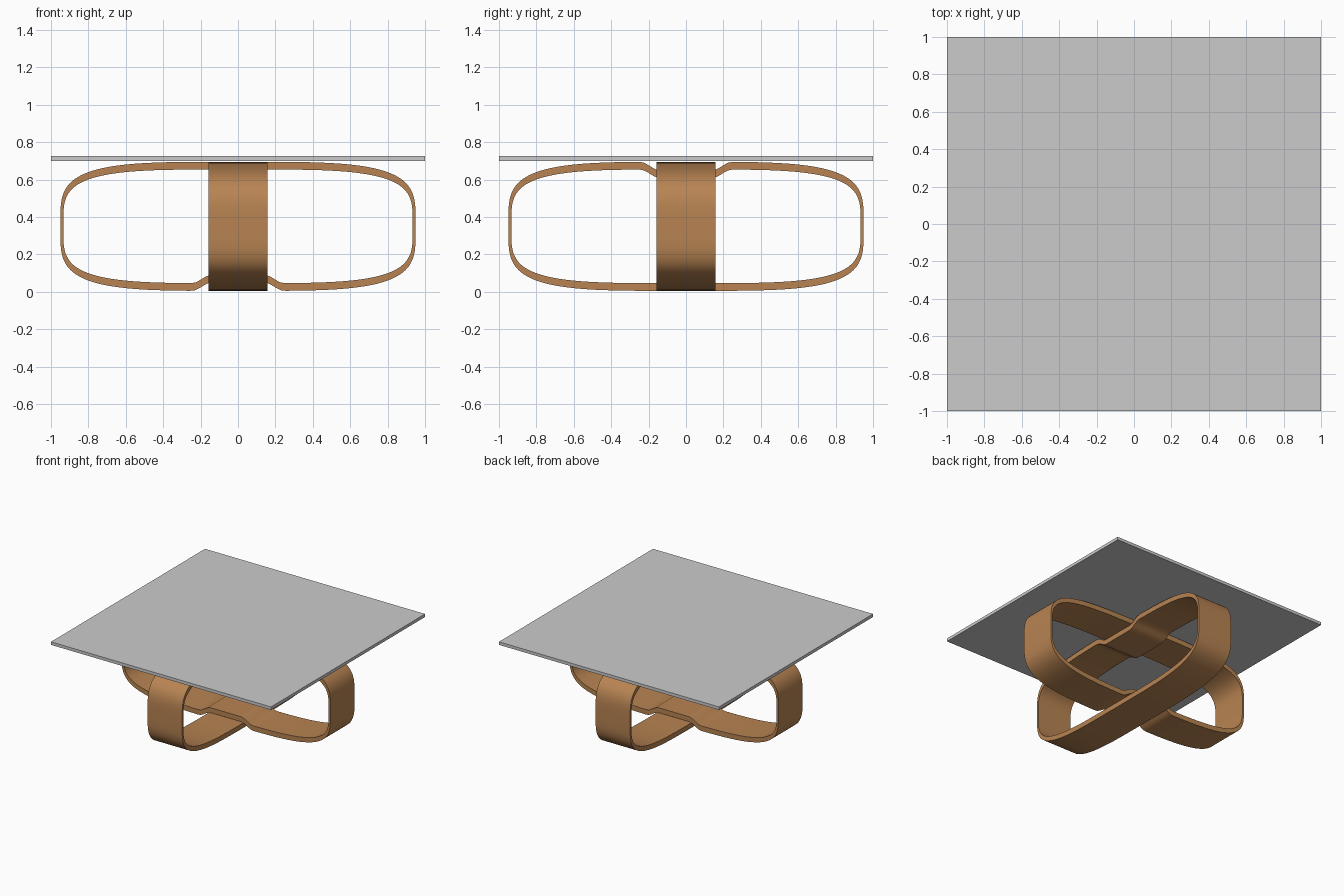
import bpy, bmesh, math

if "Cube" in bpy.data.objects:
    bpy.data.objects.remove(bpy.data.objects["Cube"])


def material(name, rgb):
    m = bpy.data.materials.new(name)
    m.diffuse_color = (*rgb, 1)
    m.use_nodes = True
    m.node_tree.nodes["Principled BSDF"].inputs["Base Color"].default_value = m.diffuse_color
    return m


wood = material("warm wood", (0.48, 0.23, 0.085))
glass = material("grey glass", (0.6, 0.6, 0.6))

SEGS = 240
WIDTH = 0.157       # half width of a band
MID = 0.35          # centre height of the loops


def ring_point(a, half_len, half_h, dip):
    """Point on a squarish oval, notched at the middle of its top or bottom."""
    c, s = math.cos(a), math.sin(a)
    r = (c ** 4 + s ** 4) ** -0.25
    u, z = half_len * r * c, half_h * r * s
    if z * dip < 0 and abs(z) > 0.2:
        t = min(max((0.245 - abs(u)) / 0.105, 0), 1)
        z += dip * 0.046 * t * t * (3 - 2 * t)
    return u, z + MID


def band(name, along_x, dip):
    bm = bmesh.new()
    rows = []
    for i in range(SEGS):
        a = 2 * math.pi * i / SEGS
        row = []
        for hl, hh, side in ((0.95, 0.345, -1), (0.95, 0.345, 1),
                             (0.934, 0.304, 1), (0.934, 0.304, -1)):
            u, z = ring_point(a, hl, hh, dip)
            v = side * WIDTH
            row.append(bm.verts.new((u, v, z) if along_x else (v, u, z)))
        rows.append(row)
    for i in range(SEGS):
        p, q = rows[i], rows[(i + 1) % SEGS]
        for k in range(4):
            n = (k + 1) % 4
            bm.faces.new((p[k], q[k], q[n], p[n]))
    bmesh.ops.recalc_face_normals(bm, faces=bm.faces)
    me = bpy.data.meshes.new(name)
    bm.to_mesh(me)
    bm.free()
    me.materials.append(wood)
    ob = bpy.data.objects.new(name, me)
    bpy.context.collection.objects.link(ob)
    bpy.context.view_layer.objects.active = ob
    ob.select_set(True)
    bpy.ops.object.shade_smooth_by_angle(angle=math.radians(35))
    ob.select_set(False)


# Crossed bent-wood bands: one steps over at the floor, the other under at the top
band("band_left_right", True, 1)
band("band_front_back", False, -1)

# Square table top
bpy.ops.mesh.primitive_cube_add(size=1, location=(0, 0, 0.7125))
top = bpy.context.object
top.name = "table_top"
top.scale = (2, 2, 0.025)
top.data.materials.append(glass)
